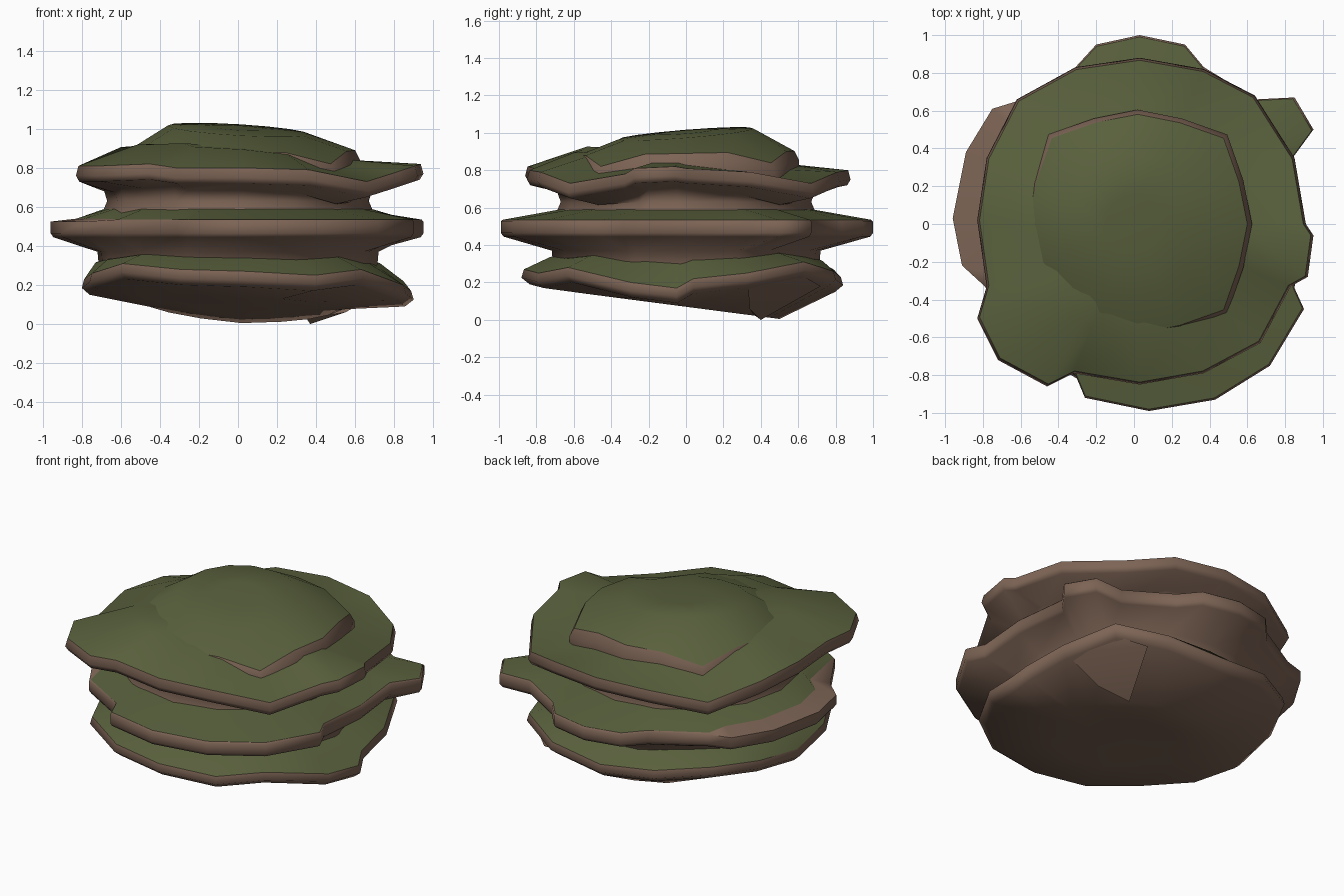
import bpy, bmesh, math
from mathutils import Vector

if "Cube" in bpy.data.objects:
    bpy.data.objects.remove(bpy.data.objects["Cube"], do_unlink=True)


def material(name, colour):
    mat = bpy.data.materials.new(name)
    mat.use_nodes = True
    mat.diffuse_color = (*colour, 1)
    mat.node_tree.nodes["Principled BSDF"].inputs["Base Color"].default_value = (*colour, 1)
    return mat


ROCK = material("brown rock", (0.205, 0.128, 0.091))
MOSS = material("moss green", (0.1, 0.118, 0.046))


def finish(name, bm, angle):
    bmesh.ops.recalc_face_normals(bm, faces=bm.faces)
    # keep the border between moss and rock crisp
    for edge in bm.edges:
        edge.smooth = len({f.material_index for f in edge.link_faces}) < 2
    mesh = bpy.data.meshes.new(name)
    bm.to_mesh(mesh)
    bm.free()
    mesh.materials.append(ROCK)
    mesh.materials.append(MOSS)
    obj = bpy.data.objects.new(name, mesh)
    bpy.context.collection.objects.link(obj)
    bpy.ops.object.select_all(action="DESELECT")
    obj.select_set(True)
    bpy.context.view_layer.objects.active = obj
    bpy.ops.object.shade_smooth_by_angle(angle=math.radians(angle), keep_sharp_edges=True)


def scaled(outline, factor, dz=0):
    return [Vector((p.x * factor, p.y * factor, p.z + dz)) for p in outline]


def round_ring(outline, radius, height):
    """Ring at the outline's own angles; height may be a function of the outline point."""
    ring = []
    for p in outline:
        d = Vector((p.x, p.y, 0)).normalized() * radius
        d.z = height(d, p) if callable(height) else height
        ring.append(d)
    return ring


def loft(name, rings, moss):
    """Skin the rings from bottom to top; bands listed in moss are green, the rest rock."""
    bm = bmesh.new()
    rows = [[bm.verts.new(p) for p in ring] for ring in rings]
    n = len(rows[0])
    for band, (low, high) in enumerate(zip(rows, rows[1:])):
        for i in range(n):
            j = (i + 1) % n
            face = bm.faces.new((low[i], low[j], high[j], high[i]))
            face.material_index = int(band in moss)
    # close both ends with fans
    for row, green in ((rows[0], False), (rows[-1], len(rows) - 1 in moss)):
        centre = bm.verts.new(sum((v.co for v in row), Vector()) / n)
        for i in range(n):
            face = bm.faces.new((row[i], row[(i + 1) % n], centre))
            face.material_index = int(green)
    finish(name, bm, 80)


def points(coords):
    return [Vector(c) for c in coords]


# Bottom slab: uneven rim with a tilted underside
low = points([
    (.9, -.05, .17), (.86, .04, .22), (.82, .33, .25), (.68, .64, .31), (.4, .8, .26),
    (.03, .84, .23), (-.33, .8, .27), (-.62, .62, .3), (-.76, .33, .27), (-.8, 0, .23),
    (-.76, -.33, .26), (-.6, -.64, .31), (-.3, -.82, .28), (.05, -.88, .27), (.4, -.8, .25),
    (.64, -.64, .28), (.86, -.3, .2)])


def belly(d, p):
    return .07 - .13 * d.y + .1 * max(-d.x, 0)


loft("bottom_slab", [
    round_ring(low, .25, belly),
    round_ring(low, .5, belly),
    scaled(low, .95, -.08),
    scaled(low, 1, -.045),
    scaled(low, .985),
    round_ring(low, .73, lambda d, p: .2 + .5 * p.z),
    round_ring(low, .6, .37)], moss=(4, 5))

# Middle slab: level, with wide shelves; the shelf on the -x side is bare rock
mid = points([(x, y, .535) for x, y in (
    (.88, 0), (.84, .35), (.95, .5), (.85, .67), (.65, .66), (.37, .83), (.27, .95), (.03, 1),
    (-.2, .95), (-.31, .83), (-.62, .65), (-.75, .61), (-.89, .38), (-.96, .03), (-.91, -.22),
    (-.79, -.33), (-.62, -.62), (-.31, -.8), (-.26, -.92), (.08, -.99), (.43, -.93),
    (.72, -.75), (.9, -.45), (.85, -.34))])
lip = [p * 1 if p.x > -.74 else Vector((p.x * .87, p.y * .87, p.z + .005)) for p in mid]
loft("middle_slab", [
    round_ring(mid, .71, .26),
    round_ring(mid, .72, .37),
    scaled(mid, .985, -.09),
    scaled(mid, 1, -.07),
    scaled(mid, 1, -.01),
    scaled(lip, .99),
    round_ring(mid, .69, .588),
    round_ring(mid, .6, .6)], moss=(5, 6))

# Top slab: drooping corners and a mossy crown
top = points([
    (.91, 0, .81), (.85, .35, .79), (.64, .68, .73), (.37, .82, .79), (.03, .88, .8),
    (-.31, .83, .79), (-.62, .66, .73), (-.78, .35, .79), (-.83, .02, .81), (-.78, -.33, .79),
    (-.83, -.5, .81), (-.72, -.72, .81), (-.46, -.86, .82), (-.32, -.79, .8), (.03, -.85, .8),
    (.37, -.79, .79), (.67, -.63, .73), (.83, -.33, .78), (.92, -.28, .81), (.95, -.06, .82)])


def crown(d, p):
    return .86 - .065 * d.x - .06 * d.y + .8 * (p.z - .8)


loft("top_slab", [
    round_ring(top, .7, .56),
    round_ring(top, .67, .63),
    round_ring(top, .69, lambda d, p: p.z - .115),
    scaled(top, .98, -.08),
    scaled(top, 1, -.05),
    scaled(top, .985),
    round_ring(top, .6, crown),
    round_ring(top, .35, lambda d, p: .91 - .05 * d.x)], moss=(5, 6, 7))

# Cap: squarish tilted shell whose thin edge shows on two sides
SIDES = 16
cap = []
for i in range(SIDES):
    a = i * math.tau / SIDES
    corner = i % 4 == 2
    r = .67 if corner else .605
    x, y = r * math.cos(a) + .02, r * math.sin(a)
    cap.append(Vector((x, y, .89 + .02 * y - (.06 if corner else 0))))


def dome(d, p):
    return 1.005 - .06 * d.x + .08 * d.y


loft("cap", [
    scaled(cap, 1, -.1),
    scaled(cap, 1, -.05),
    scaled(cap, .96),
    round_ring(cap, .36, lambda d, p: dome(d, p) - .01),
    round_ring(cap, .15, dome)], moss=(2, 3, 4))

# Foot: chunk hanging below one corner
bm = bmesh.new()
for c in ((.37, .4, 0), (.55, .34, .06), (.35, .36, .03), (.66, .6, .25),
          (.8, .33, .2), (.5, .72, .18), (.45, .6, .12)):
    bm.verts.new(c)
bmesh.ops.convex_hull(bm, input=bm.verts)
finish("foot", bm, 50)
